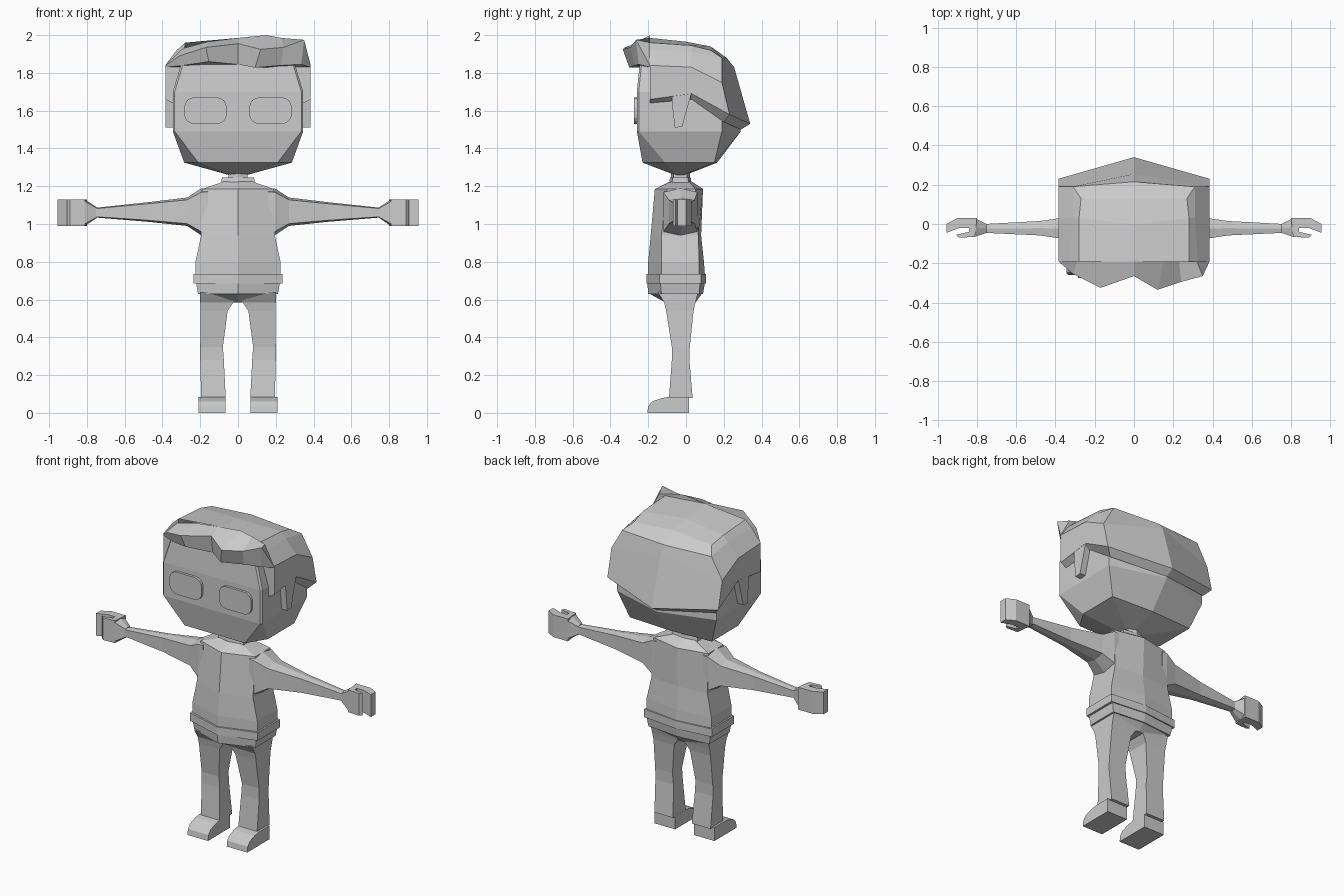
import bpy, bmesh, math

mat = bpy.data.materials.new("plain_grey")
mat.diffuse_color = (0.6, 0.6, 0.6, 1)


def finish(name, bm):
    bmesh.ops.remove_doubles(bm, verts=bm.verts, dist=0.0005)
    bmesh.ops.recalc_face_normals(bm, faces=bm.faces)
    me = bpy.data.meshes.new(name)
    bm.to_mesh(me)
    bm.free()
    me.materials.append(mat)
    ob = bpy.data.objects.new(name, me)
    bpy.context.collection.objects.link(ob)
    return ob


def loft(name, rings, closed=True, caps=True):
    """Skin a list of equally long point rings."""
    bm = bmesh.new()
    vs = [[bm.verts.new(p) for p in r] for r in rings]
    n = len(rings[0])
    for a, b in zip(vs, vs[1:]):
        for i in range(n if closed else n - 1):
            j = (i + 1) % n
            bm.faces.new((a[i], a[j], b[j], b[i]))
    if caps:
        bm.faces.new(vs[0])
        bm.faces.new(vs[-1])
    return finish(name, bm)


def both(half):
    """Complete a ring from its right half, front centre to back centre."""
    return half + [(-x, y, z) for x, y, z in reversed(half) if x > 0.0001]


def hexring(z, w, fc, fk, bk, bc):
    """Hexagonal body section with ridges at front and back centre."""
    return both([(0, fc, z), (w, fk, z), (w, bk, z), (0, bc, z)])


def box_ring(x0, x1, y0, y1, z):
    return [(x0, y0, z), (x1, y0, z), (x1, y1, z), (x0, y1, z)]


# Head: faceted, with cut chin corners and a ridge down the back
def head_ring(z, front, side, yf, ys, yb, yc):
    return both([(0, yf, z), (front, yf, z), (side, ys, z), (side, yb, z), (0, yc, z)])


loft("head", [
    head_ring(1.26, .03, .05, -.06, -.05, -.01, 0),
    head_ring(1.325, .21, .285, -.23, -.11, .15, .165),
    head_ring(1.49, .335, .345, -.26, -.25, .19, .29),
    head_ring(1.70, .335, .345, -.26, -.25, .19, .28),
    head_ring(1.85, .29, .30, -.245, -.235, .17, .22)])

# Eye plates: rounded rectangles on the face
for s, side in ((1, "right"), (-1, "left")):
    outline = []
    for k, (cx, cz) in enumerate(((.06, .02), (-.06, .02), (-.06, -.02), (.06, -.02))):
        for i in range(5):
            a = math.pi / 2 * (k + i / 4)
            outline.append((s * .172 + cx + .052 * math.cos(a), 1.6 + cz + .05 * math.sin(a)))
    loft(side + "_eye_plate", [[(x, y, z) for x, z in outline] for y in (-.25, -.275)])

# Hair cap: columns run from the front edge round to the back centre
rows = [
    [(.335, -.19, 1.64), (.345, -.19, 1.64), (.345, .03, 1.66), (.345, .20, 1.54), (0, .29, 1.50)],
    [(.335, -.19, 1.66), (.385, -.19, 1.66), (.385, .03, 1.69), (.385, .23, 1.58), (0, .34, 1.53)],
    [(.29, -.19, 1.84), (.385, -.19, 1.84), (.385, .03, 1.83), (.385, .19, 1.75), (0, .255, 1.83)],
    [(.29, -.19, 1.84), (.325, -.19, 1.92), (.31, .03, 1.91), (.31, .19, 1.88), (0, .215, 1.88)],
    [(.28, -.19, 1.96), (.28, -.19, 1.96), (.28, .03, 1.945), (.27, .13, 1.92), (0, .13, 1.94)],
    [(0, -.19, 1.985), (0, -.19, 1.985), (0, 0, 1.965), (0, .13, 1.94), (0, .13, 1.94)]]
loft("hair_cap", [r + [(-x, y, z) for x, y, z in r[-2::-1]] for r in rows],
     closed=False, caps=False)

# Fringe: swept lock, sections from left to right
fringe = [
    # x back, z back, ridge point, lower point
    (-.385, 1.84, (-.385, -.19, 1.838), (-.385, -.19, 1.83)),
    (-.29, 1.93, (-.31, -.255, 1.89), (-.29, -.25, 1.84)),
    (-.16, 1.965, (-.17, -.325, 1.935), (-.155, -.30, 1.86)),
    (0, 1.985, (0, -.265, 1.955), (0, -.25, 1.845)),
    (.15, 2.0, (.12, -.335, 1.925), (.09, -.30, 1.828)),
    (.23, 1.985, (.24, -.295, 1.935), (.23, -.27, 1.84)),
    (.32, 1.96, (.35, -.265, 1.975), (.335, -.25, 1.845)),
    (.385, 1.84, (.385, -.19, 1.838), (.385, -.19, 1.83))]
loft("hair_fringe", [[(x, -.19, z), r, l, (x, -.19, 1.83)] for x, z, r, l in fringe],
     caps=False)

# Sideburns
burn = [(.03, 1.70), (.02, 1.66), (-.02, 1.515), (-.06, 1.51), (-.075, 1.65), (-.075, 1.70)]
for s, side in ((1, "right"), (-1, "left")):
    loft(side + "_sideburn", [[(s * x, y, z) for y, z in burn] for x in (.33, .384)])

# Neck and collar
loft("neck", [hexring(z, .05, -.08, -.065, .005, .02) for z in (1.2, 1.29)])
loft("collar", [hexring(1.21, .09, -.09, -.075, .015, .03),
                hexring(1.245, .085, -.085, -.07, .01, .025)])

# Jacket, waistband and hem
loft("jacket", [
    hexring(.73, .225, -.20, -.13, .07, .10),
    hexring(.80, .225, -.20, -.13, .07, .095),
    hexring(.94, .195, -.187, -.13, .065, .08),
    hexring(1.185, .19, -.165, -.10, .05, .09),
    hexring(1.225, .075, -.085, -.075, .015, .03)])
loft("waistband", [hexring(.685, .235, -.21, -.14, .08, .105),
                   hexring(.735, .235, -.21, -.14, .08, .105)])
loft("hem", [hexring(.63, .212, -.20, -.13, .07, .09),
             hexring(.69, .222, -.205, -.135, .075, .10)])
loft("pelvis", [hexring(.585, .05, -.11, -.10, .04, .05),
                hexring(.632, .205, -.195, -.125, .065, .085)])


# Arms, hands, legs and shoes on both sides
def arm_ring(s, x, z0, z1, y0, y1):
    m, d = (y0 + y1) / 2, (z1 - z0) * .08
    return [(s * x, y, z) for y, z in ((m, z1), (y0, z1 - d), (y0, z0 + d),
                                       (m, z0), (y1, z0 + d), (y1, z1 - d))]


palm = [(.80, .03), (.90, .03), (.955, 0), (.955, -.045), (.89, -.02),
        (.84, -.02), (.84, -.04), (.905, -.055), (.89, -.07), (.81, -.065)]
shoe = [(.015, 0), (-.205, 0), (-.20, .035), (-.18, .06), (-.13, .078),
        (-.09, .085), (.015, .085)]
for s, side in ((1, "right"), (-1, "left")):
    loft(side + "_arm", [arm_ring(s, *r) for r in (
        (.16, .94, 1.19, -.12, .06), (.195, .94, 1.188, -.12, .06),
        (.27, .99, 1.14, -.09, .045), (.48, 1.012, 1.115, -.058, .015),
        (.76, 1.035, 1.085, -.045, 0))])
    loft(side + "_wrist", [arm_ring(s, .75, 1.03, 1.09, -.045, 0),
                           arm_ring(s, .81, .99, 1.13, -.065, .03)])
    loft(side + "_hand", [[(s * x, y, z) for x, y in palm] for z in (.99, 1.13)])
    loft(side + "_leg", [box_ring(s * a, s * b, c, d, z) for a, b, c, d, z in (
        (.005, .20, -.15, .065, .64), (.025, .20, -.115, .05, .585),
        (.055, .198, -.105, .04, .54), (.08, .20, -.075, .02, .35),
        (.075, .20, -.075, .018, .28), (.065, .195, -.09, .035, .08))])
    loft(side + "_shoe", [[(s * x, y, z) for y, z in shoe] for x in (.065, .208)])
